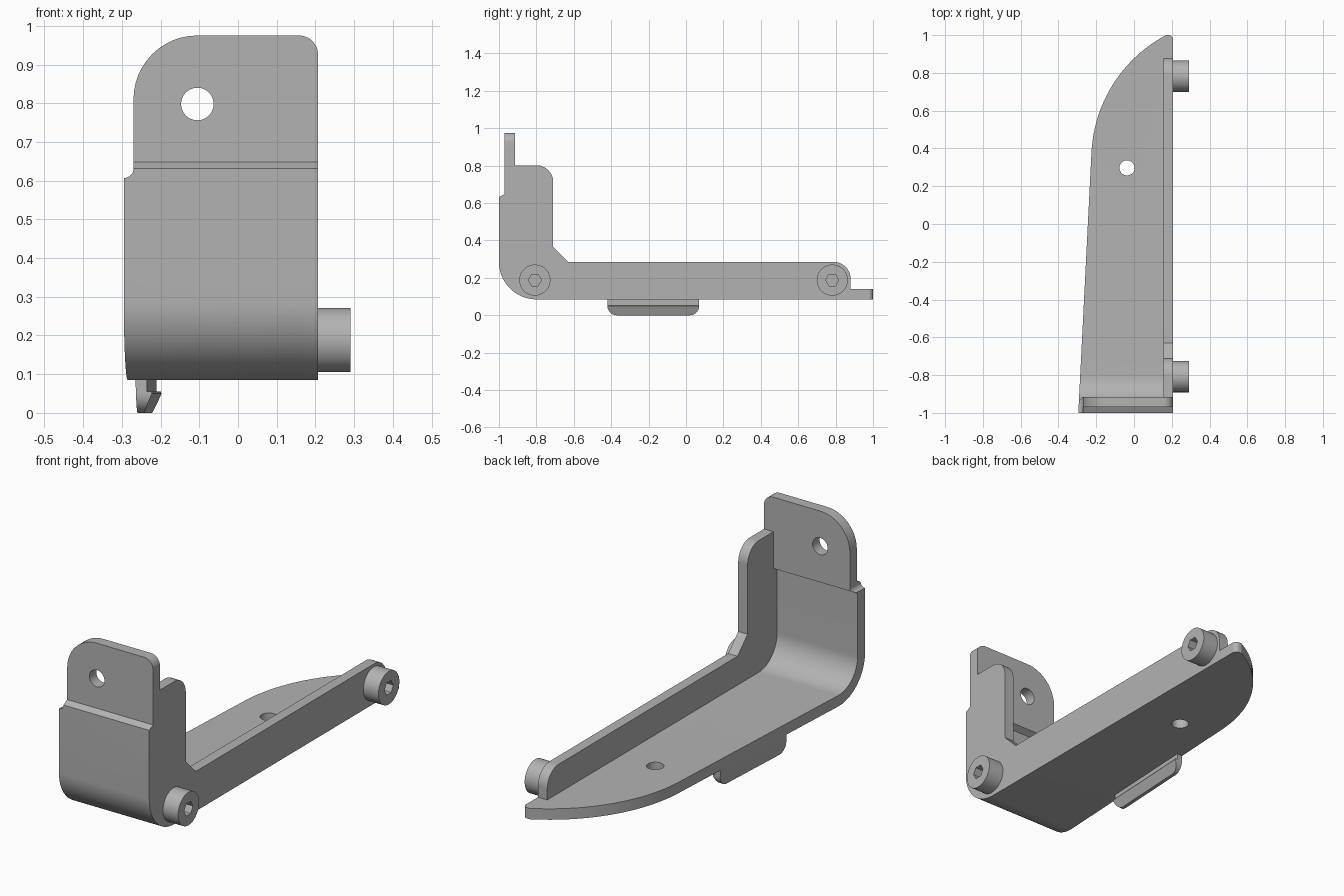
import bpy, math
from mathutils import Vector

if "Cube" in bpy.data.objects:
    bpy.data.objects.remove(bpy.data.objects["Cube"], do_unlink=True)

# Single material
metal = bpy.data.materials.new("plain grey")
metal.use_nodes = True
GREY = (0.45, 0.45, 0.45, 1)
metal.diffuse_color = GREY
metal.node_tree.nodes["Principled BSDF"].inputs["Base Color"].default_value = GREY


def rounded(corners, steps=12):
    """Outline from (a, b, radius) corners, with each radius as a fillet."""
    out = []
    for i, c in enumerate(corners):
        p = Vector(c[:2])
        if len(c) == 2:
            out.append(p)
            continue
        u = (Vector(corners[i - 1][:2]) - p).normalized()
        v = (Vector(corners[(i + 1) % len(corners)][:2]) - p).normalized()
        half = u.angle(v) / 2
        centre = p + (u + v).normalized() * c[2] / math.sin(half)
        start = p + u * c[2] / math.tan(half) - centre
        end = p + v * c[2] / math.tan(half) - centre
        sweep = start.angle(end)
        for k in range(steps + 1):
            t = k / steps
            out.append(centre + (start * math.sin((1 - t) * sweep)
                                 + end * math.sin(t * sweep)) / math.sin(sweep))
    return out


def circle(a, b, r, n=48):
    return [(a + r * math.cos(math.tau * i / n), b + r * math.sin(math.tau * i / n))
            for i in range(n)]


def prism(name, outline, axis, lo, hi, skew=0):
    """Extrude an outline along an axis; skew shifts x along the way."""
    place = {"x": lambda a, b, t: (t, a, b),
             "y": lambda a, b, t: (a + skew * (t - lo), t, b),
             "z": lambda a, b, t: (a, b, t)}[axis]
    n = len(outline)
    verts = [place(a, b, t) for t in (lo, hi) for a, b in outline]
    faces = [tuple(range(n)), tuple(range(n, 2 * n))]
    faces += [(i, (i + 1) % n, n + (i + 1) % n, n + i) for i in range(n)]
    mesh = bpy.data.meshes.new(name)
    mesh.from_pydata(verts, [], faces)
    mesh.materials.append(metal)
    obj = bpy.data.objects.new(name, mesh)
    bpy.context.collection.objects.link(obj)
    bpy.context.view_layer.objects.active = obj
    bpy.ops.object.select_all(action="DESELECT")
    obj.select_set(True)
    bpy.ops.object.mode_set(mode="EDIT")
    bpy.ops.mesh.select_all(action="SELECT")
    bpy.ops.mesh.normals_make_consistent(inside=False)
    bpy.ops.object.mode_set(mode="OBJECT")
    return obj


def combine(obj, operation, other):
    """Apply a boolean and discard the other solid."""
    mod = obj.modifiers.new("cut", "BOOLEAN")
    mod.operation, mod.object, mod.solver = operation, other, "EXACT"
    bpy.context.view_layer.objects.active = obj
    bpy.ops.object.modifier_apply(modifier=mod.name)
    bpy.data.objects.remove(other, do_unlink=True)


RIGHT, WALL = 0.207, 0.155

# Bent plate: side profile trimmed by the plan and front outlines
profile = rounded([(-1, .085, .2), (1.1, .085), (1.1, .14), (-.945, .14, .145),
                   (-.945, .6), (-.915, .617), (-.915, 1.1), (-.97, 1.1),
                   (-.97, .648), (-1, .632)], 20)
bracket = prism("bracket", profile, "x", -.4, .3)

tip = [(.517 + .743 * math.cos(math.radians(d)), .343 + .743 * math.sin(math.radians(d)))
       for d in [177.1 - 59.3 * i / 24 for i in range(25)]]
plan = [(-.3, -1.1), *tip, *rounded([(.18, 1), (RIGHT, 1, .024), (RIGHT, -1.1)])]
combine(bracket, "INTERSECT", prism("plan_trim", plan, "z", -.2, 1.3))

front = rounded([(-.4, -.1), (-.4, .607), (-.27, .607, .024), (-.27, .975, .165),
                 (RIGHT, .975, .05), (RIGHT, .5), (.4, .5), (.4, -.1)])
combine(bracket, "INTERSECT", prism("front_trim", front, "y", -1.2, 1.2))

# Side wall
side = rounded([(-1, .085, .2), (.88, .085), (.88, .285, .09), (-.63, .285),
                (-.71, .365), (-.71, .802, .09), (-.93, .802), (-.93, .64),
                (-.975, .62), (-1, .6)], 20)
combine(bracket, "UNION", prism("side_wall", side, "x", WALL, RIGHT))

# Mounting holes
combine(bracket, "DIFFERENCE", prism("tab_hole", circle(-.105, .798, .042), "y", -1.2, -.8))
combine(bracket, "DIFFERENCE", prism("base_hole", circle(-.037, .297, .04), "z", 0, .3))

# Bosses with hexagonal sockets
parts = [bracket]
for name, y in (("front_boss", -.808), ("rear_boss", .782)):
    boss = prism(name, circle(y, .188, .083), "x", RIGHT - .01, .291)
    combine(boss, "DIFFERENCE", prism("socket", circle(y, .188, .035, 6), "x", RIGHT + .003, .4))
    parts.append(boss)

# Hooked clip under the tapered edge
hook = [(-.265, .09), (-.262, 0), (-.244, 0), (-.222, .05), (-.224, .055),
        (-.235, .055), (-.235, .09)]
clip = prism("clip", hook, "y", -.42, .07, skew=.05)
ends = rounded([(-.42, .2), (-.42, 0, .05), (.07, 0, .05), (.07, .2)])
combine(clip, "INTERSECT", prism("clip_trim", ends, "x", -.5, .1))
parts.append(clip)

for obj in parts:
    bpy.ops.object.select_all(action="DESELECT")
    obj.select_set(True)
    bpy.context.view_layer.objects.active = obj
    bpy.ops.object.shade_smooth_by_angle(angle=math.radians(25))
